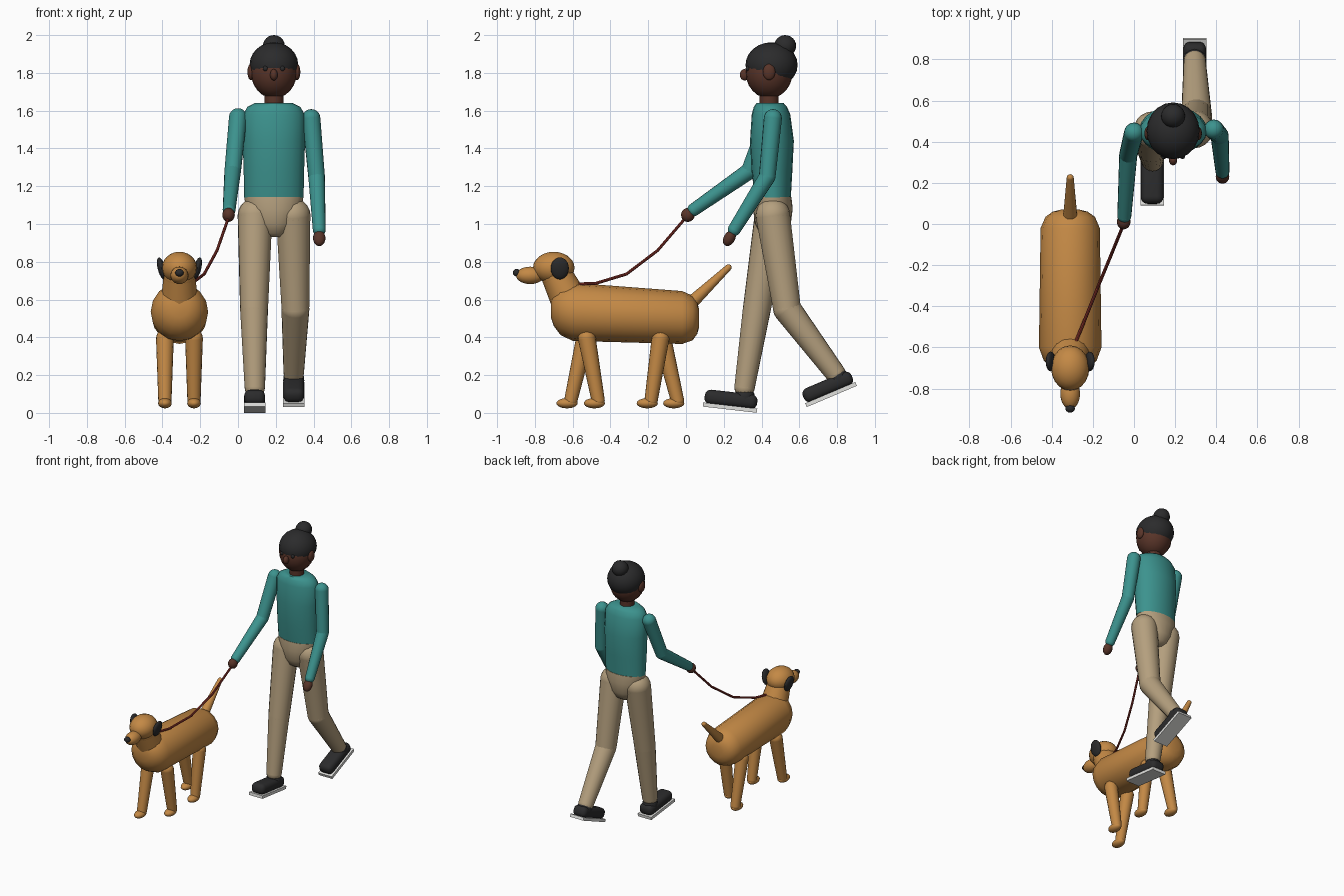
import bpy, bmesh
from math import cos, sin, pi, radians
from mathutils import Vector, Matrix

cube = bpy.data.objects.get("Cube")
if cube:
    bpy.data.objects.remove(cube, do_unlink=True)


def material(name, r, g, b):
    m = bpy.data.materials.new(name)
    m.use_nodes = True
    m.diffuse_color = (r, g, b, 1)
    bsdf = next(n for n in m.node_tree.nodes if n.type == 'BSDF_PRINCIPLED')
    bsdf.inputs["Base Color"].default_value = (r, g, b, 1)
    bsdf.inputs["Roughness"].default_value = 0.8
    return m


TEAL = material("teal knit", .045, .29, .27)
TAN = material("tan cotton", .46, .35, .21)
FUR = material("golden fur", .55, .25, .06)
SKIN = material("brown skin", .10, .035, .022)
BLACK = material("soft black", .024, .024, .025)
SOLE = material("pale sole", .75, .75, .73)
RED = material("leash red", .27, .035, .025)


def finish(bm, name, mat, angle=40):
    bmesh.ops.recalc_face_normals(bm, faces=bm.faces)
    mesh = bpy.data.meshes.new(name)
    bm.to_mesh(mesh)
    bm.free()
    mesh.materials.append(mat)
    mesh.shade_smooth()
    mesh.set_sharp_from_angle(angle=radians(angle))
    ob = bpy.data.objects.new(name, mesh)
    bpy.context.collection.objects.link(ob)
    return ob


def ball(name, mat, loc, size, tilt=None):
    """Ellipsoid with three radii."""
    bm = bmesh.new()
    bmesh.ops.create_uvsphere(bm, u_segments=20, v_segments=12, radius=1)
    m = Matrix.Translation(loc) @ (tilt or Matrix()) @ Matrix.Diagonal((*size, 1))
    bmesh.ops.transform(bm, matrix=m, verts=bm.verts)
    return finish(bm, name, mat)


def limb(name, mat, points, radii, sides=16):
    """Tapered segments with a ball at every joint."""
    bm = bmesh.new()
    pts = [Vector(p) for p in points]
    for p, r in zip(pts, radii):
        bmesh.ops.create_uvsphere(bm, u_segments=sides, v_segments=10, radius=r,
                                  matrix=Matrix.Translation(p))
    for a, b, ra, rb in zip(pts, pts[1:], radii, radii[1:]):
        d = b - a
        m = Matrix.Translation((a + b) / 2) @ d.to_track_quat('Z', 'Y').to_matrix().to_4x4()
        bmesh.ops.create_cone(bm, segments=sides, radius1=ra, radius2=rb,
                              depth=d.length, matrix=m)
    return finish(bm, name, mat)


def loft(name, mat, x, rings, axis='Z', sides=20):
    """Elliptical rings (position, offset, rx, r2) stacked along Z or Y."""
    bm = bmesh.new()
    loops = []
    for h, off, rx, r2 in rings:
        loop = []
        for i in range(sides):
            t = 2 * pi * i / sides
            u, v = x + rx * cos(t), off + r2 * sin(t)
            loop.append(bm.verts.new((u, v, h) if axis == 'Z' else (u, h, v)))
        loops.append(loop)
    for a, b in zip(loops, loops[1:]):
        for i in range(sides):
            j = (i + 1) % sides
            bm.faces.new((a[i], a[j], b[j], b[i]))
    bm.faces.new(loops[0])
    bm.faces.new(loops[-1])
    return finish(bm, name, mat, 50)


def block(bm_size, centre, name, mat, place, bevel=0):
    bm = bmesh.new()
    bmesh.ops.create_cube(bm, size=1, matrix=Matrix.Translation(centre)
                          @ Matrix.Diagonal((*bm_size, 1)))
    if bevel:
        bmesh.ops.bevel(bm, geom=bm.edges[:], offset=bevel, segments=4,
                        profile=0.5, affect='EDGES')
    bmesh.ops.transform(bm, matrix=place, verts=bm.verts)
    return finish(bm, name, mat)


# Person: torso, pelvis and neck
PX = 0.19
loft("sweater", TEAL, PX, [(1.14, .46, .157, .095), (1.28, .455, .16, .108),
                           (1.44, .455, .165, .116), (1.58, .45, .163, .102),
                           (1.62, .447, .14, .088), (1.64, .445, .1, .072)])
loft("trouser_seat", TAN, PX, [(1.143, .46, .156, .098), (1.08, .46, .15, .105),
                               (1.0, .46, .115, .095), (.95, .46, .08, .07),
                               (.93, .46, .045, .04)])
limb("neck", SKIN, [(PX, .44, 1.6), (PX, .44, 1.71)], [.05, .05])

# Head, hair and face
ball("head", SKIN, (PX, .44, 1.805), (.122, .125, .14))
ball("hair", BLACK, (PX, .453, 1.842), (.129, .138, .12))
ball("hair_bun", BLACK, (PX, .525, 1.943), (.058, .058, .057))
ball("nose", SKIN, (PX, .31, 1.79), (.02, .025, .03))
for side, s in (("right", -1), ("left", 1)):
    ball(side + "_ear", SKIN, (PX + s * .122, .44, 1.805), (.018, .033, .043))
    ball(side + "_eye", BLACK, (PX + s * .045, .327, 1.823), (.013, .011, .014))

# Arms and hands
limb("right_sleeve", TEAL, [(0, .445, 1.565), (-.028, .335, 1.28), (-.047, .04, 1.075)],
     [.048, .044, .034])
limb("left_sleeve", TEAL, [(.388, .46, 1.56), (.416, .43, 1.25), (.43, .255, .97)],
     [.048, .044, .034])
ball("right_hand", SKIN, (-.05, .01, 1.048), (.033, .036, .037))
ball("left_hand", SKIN, (.43, .23, .925), (.033, .03, .045),
     Matrix.Rotation(radians(-30), 4, 'X'))

# Trouser legs
limb("right_trouser_leg", TAN, [(.09, .455, 1.045), (.085, .375, .55), (.089, .31, .135)],
     [.092, .074, .054], 20)
limb("left_trouser_leg", TAN, [(.292, .46, 1.045), (.304, .535, .55), (.295, .79, .21)],
     [.092, .074, .054], 20)

# Shoes: sole, upper and ankle collar, pitched about the ground contact
for side, x, y, z, pitch in (("right", .088, .232, .017, -6.5), ("left", .295, .772, .087, 23)):
    place = Matrix.Translation((x, y, z)) @ Matrix.Rotation(radians(pitch), 4, 'X')
    block((.114, .288, .022), (0, 0, .011), side + "_shoe_sole", SOLE, place)
    block((.11, .28, .078), (0, 0, .055), side + "_shoe", BLACK, place, .032)
    limb(side + "_shoe_collar", BLACK, [place @ Vector((0, .07, .06)),
                                        place @ Vector((0, .07, .075))], [.056, .055])

# Dog body, neck and tail
DX = -0.31
loft("dog_body", FUR, DX, [(-.715, .555, .05, .05), (-.70, .55, .09, .09),
                           (-.665, .543, .128, .13), (-.60, .535, .152, .154),
                           (-.02, .505, .144, .14), (.035, .502, .12, .118),
                           (.06, .502, .085, .083), (.07, .502, .045, .045)], 'Y', 16)
limb("dog_neck", FUR, [(DX, -.62, .60), (DX, -.68, .72)], [.098, .084])
limb("dog_tail", FUR, [(DX, .02, .575), (DX, .225, .77)], [.036, .017])

# Dog head
ball("dog_head", FUR, (DX, -.70, .768), (.093, .11, .085))
ball("dog_snout", FUR, (DX, -.825, .728), (.048, .075, .046))
ball("dog_nose", BLACK, (DX, -.897, .742), (.023, .02, .02))
for side, s in (("right", -1), ("left", 1)):
    ball("dog_" + side + "_ear", BLACK, (DX + s * .095, -.668, .765), (.02, .048, .06),
         Matrix.Rotation(radians(s * 14), 4, 'Y'))

# Dog legs and paws: (label, side, hip y, ankle y)
for label, s, hip, ankle in (("right_front", -1, -.535, -.61), ("left_front", 1, -.525, -.465),
                             ("left_back", 1, -.135, -.185), ("right_back", -1, -.125, -.045)):
    x = DX + s * .077
    limb("dog_" + label + "_leg", FUR, [(x, hip, .395), (x, ankle, .065)], [.047, .035])
    ball("dog_" + label + "_paw", FUR, (x, ankle - .02, .051), (.036, .056, .027))

# Leash from the hand to the dog's neck
limb("leash", RED, [(-.05, 0, 1.035), (-.111, -.15, .86), (-.179, -.315, .735),
                    (-.245, -.48, .685), (-.28, -.565, .683)], [.008] * 5, 8)
